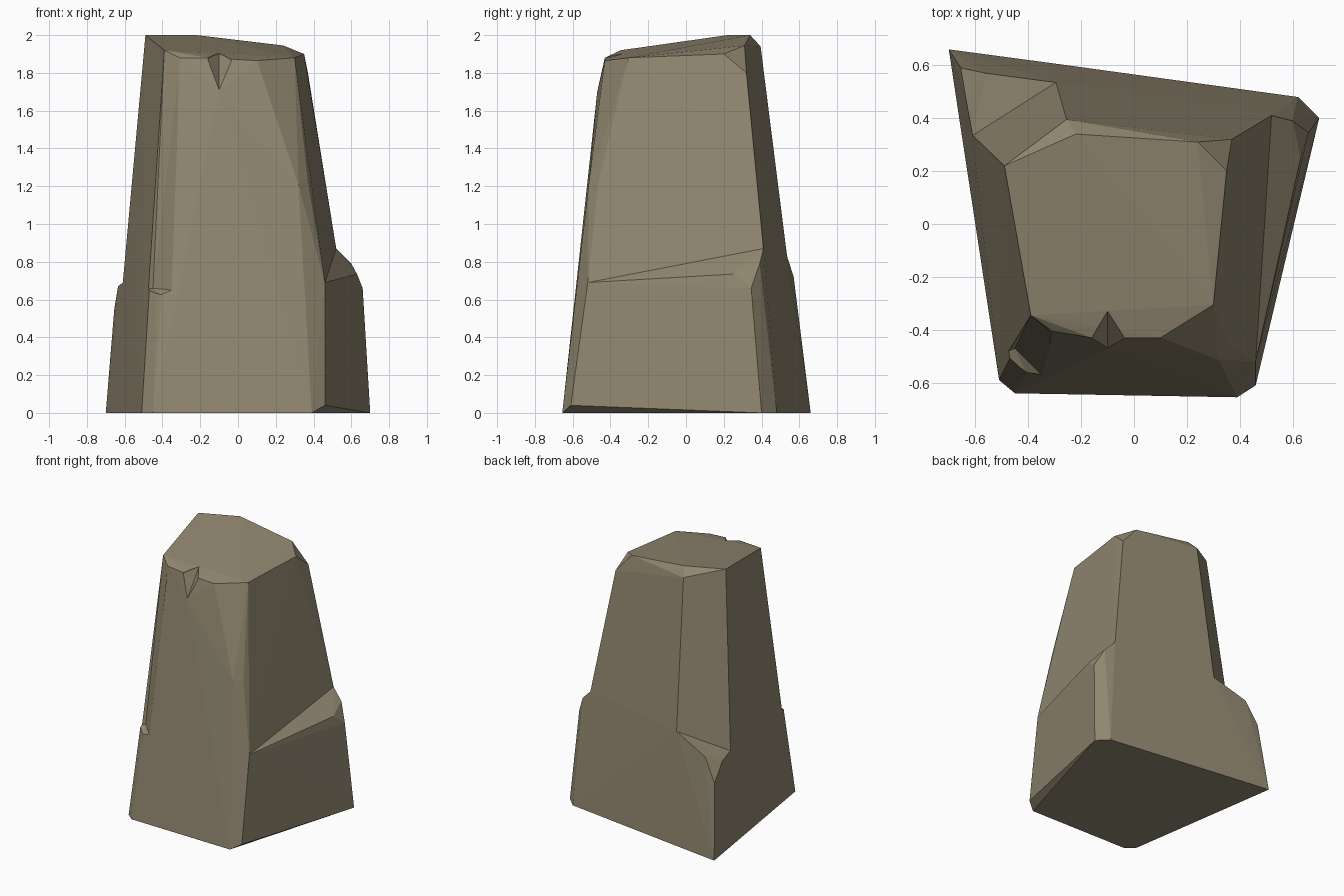
import bpy, bmesh

if "Cube" in bpy.data.objects:
    bpy.data.objects.remove(bpy.data.objects["Cube"])

stone = bpy.data.materials.new("grey_brown_stone")
stone.diffuse_color = (0.283, 0.242, 0.162, 1)
stone.use_nodes = True
stone.node_tree.nodes["Principled BSDF"].inputs["Base Color"].default_value = stone.diffuse_color


def hull(name, points):
    """Flat-faced convex block around the given corners."""
    bm = bmesh.new()
    for p in points:
        bm.verts.new(p)
    res = bmesh.ops.convex_hull(bm, input=list(bm.verts))
    bm.verts.ensure_lookup_table()
    loose = [v for v in bm.verts if not v.link_faces]
    bmesh.ops.delete(bm, geom=loose, context='VERTS')
    bmesh.ops.recalc_face_normals(bm, faces=list(bm.faces))
    me = bpy.data.meshes.new(name)
    bm.to_mesh(me)
    bm.free()
    me.materials.append(stone)
    ob = bpy.data.objects.new(name, me)
    bpy.context.collection.objects.link(ob)
    return ob


def combine(target, tool, operation):
    """Boolean the tool into the target and discard the tool."""
    mod = target.modifiers.new("bool", 'BOOLEAN')
    mod.operation = operation
    mod.solver = 'EXACT'
    mod.object = tool
    bpy.context.view_layer.update()
    dg = bpy.context.evaluated_depsgraph_get()
    me = bpy.data.meshes.new_from_object(target.evaluated_get(dg))
    target.modifiers.clear()
    target.data = me
    bpy.data.objects.remove(tool)


# main pillar: tilted top outline, bevelled corners, base outline
rock = hull("rock_pillar", [
    (-.49, .22, 2), (-.22, .34, 2), (.24, .31, 1.945), (.35, .20, 1.90),
    (.30, -.305, 1.88), (.10, -.43, 1.865), (-.03, -.43, 1.87),
    (-.16, -.43, 1.88), (-.31, -.405, 1.88), (-.39, -.345, 1.92),
    (-.255, .395, 1.94), (.37, .32, 1.80), (-.10, -.47, 1.70),
    (.37, -.465, 1.22), (.32, -.515, 1.21), (.46, -.52, .69), (.37, -.565, .68),
    (.52, .41, .87), (-.61, .335, .69), (-.295, .535, .83),
    (-.66, .395, 0), (-.325, .61, 0), (.62, .48, 0), (.46, -.61, .04),
    (.39, -.655, 0), (-.45, -.64, 0), (-.51, -.59, 0)])

# stepped ledge on the right side
combine(rock, hull("right_ledge", [
    (.52, .41, .87), (.46, -.52, .69), (.63, .25, .735), (.66, .345, .66),
    (.60, .39, .79), (.70, .40, 0), (.62, .48, 0), (.46, -.61, .04),
    (.39, -.655, 0), (.2, 0, 0), (.2, 0, .5)]), 'UNION')

# stepped ledge on the back left corner
combine(rock, hull("back_ledge", [
    (-.61, .335, .69), (-.295, .535, .83), (-.56, .57, .72),
    (-.635, .47, .67), (-.655, .59, .55), (-.70, .66, 0),
    (-.66, .395, 0), (-.325, .61, 0), (-.3, .2, 0), (-.3, .2, .6)]), 'UNION')

# chipped front left edge, ending in a small step
combine(rock, hull("edge_chip_cutter", [
    (-.39, -.345, 1.92), (-.31, -.41, 1.83), (-.385, -.535, .88),
    (-.345, -.575, .65), (-.45, -.47, .66), (-.52, -.50, .65),
    (-.39, -.60, .61), (-.55, -.66, .63), (-.5, -.5, 1.9)]), 'DIFFERENCE')

# V-shaped notch in the front top rim
combine(rock, hull("notch_cutter", [
    (-.10, -.33, 1.90), (-.10, -.33, 1.95), (-.165, -.44, 1.87),
    (-.03, -.44, 1.86), (-.10, -.475, 1.70), (-.17, -.52, 1.95),
    (-.03, -.52, 1.95), (-.10, -.52, 1.70)]), 'DIFFERENCE')

for p in rock.data.polygons:
    p.use_smooth = False
